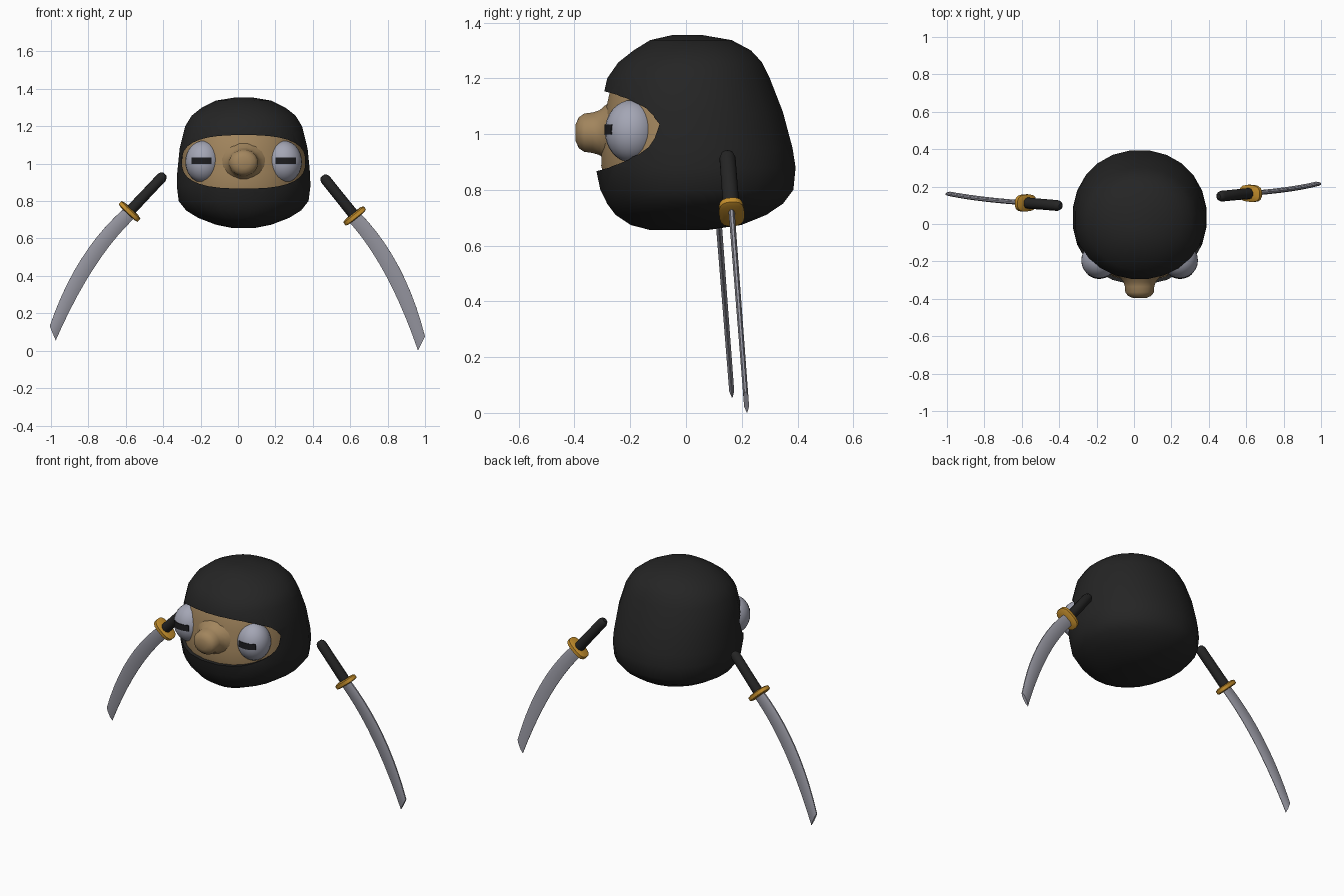
import bpy, bmesh, math
from mathutils import Matrix, Vector

if "Cube" in bpy.data.objects:
    bpy.data.objects.remove(bpy.data.objects["Cube"])

CX = 0.03  # head centre line


def material(name, rgb):
    m = bpy.data.materials.new(name)
    m.diffuse_color = (*rgb, 1)
    m.use_nodes = True
    m.node_tree.nodes["Principled BSDF"].inputs["Base Color"].default_value = m.diffuse_color
    return m


BLACK = material("black cloth", (0.018, 0.018, 0.018))
SKIN = material("tan skin", (0.36, 0.235, 0.11))
EYE = material("eye grey", (0.37, 0.38, 0.46))
PUPIL = material("pupil black", (0.012, 0.012, 0.014))
STEEL = material("steel", (0.32, 0.32, 0.37))
GOLD = material("gold", (0.55, 0.27, 0.025))


def finish(name, bm, mat, angle=40, matrix=None):
    if matrix:
        bm.transform(matrix)
    bmesh.ops.recalc_face_normals(bm, faces=bm.faces)
    mesh = bpy.data.meshes.new(name)
    bm.to_mesh(mesh)
    bm.free()
    mesh.materials.append(mat)
    ob = bpy.data.objects.new(name, mesh)
    bpy.context.collection.objects.link(ob)
    smooth(ob, angle)
    return ob


def smooth(ob, angle):
    bpy.ops.object.select_all(action='DESELECT')
    ob.select_set(True)
    bpy.context.view_layer.objects.active = ob
    bpy.ops.object.shade_smooth_by_angle(angle=math.radians(angle))


def loft(name, rings, mat, angle=40, matrix=None):
    """Skin a list of equal-length point rings and cap both ends."""
    bm = bmesh.new()
    rows = [[bm.verts.new(p) for p in ring] for ring in rings]
    n = len(rows[0])
    for a, b in zip(rows, rows[1:]):
        for i in range(n):
            j = (i + 1) % n
            bm.faces.new((a[i], a[j], b[j], b[i]))
    bm.faces.new(rows[0])
    bm.faces.new(rows[-1])
    return finish(name, bm, mat, angle, matrix)


def oval(center, u, v, ru, rv, n, power=2.0):
    """Superellipse ring spanned by the directions u and v."""
    pts = []
    for i in range(n):
        t = 2 * math.pi * (i + 0.5) / n
        c, s = math.cos(t), math.sin(t)
        a = math.copysign(abs(c) ** (2 / power), c) * ru
        b = math.copysign(abs(s) ** (2 / power), s) * rv
        pts.append(Vector(center) + Vector(u) * a + Vector(v) * b)
    return pts


X, Y, Z = Vector((1, 0, 0)), Vector((0, 1, 0)), Vector((0, 0, 1))

# Head shape: height, half width, front y, back y
HEAD = [(0.656, 0.06, -0.13, 0.08), (0.674, 0.15, -0.20, 0.20), (0.71, 0.245, -0.255, 0.29),
        (0.75, 0.31, -0.285, 0.35), (0.80, 0.35, -0.31, 0.388), (0.88, 0.36, -0.327, 0.396),
        (0.95, 0.358, -0.325, 0.385), (1.08, 0.345, -0.312, 0.35), (1.20, 0.315, -0.285, 0.303),
        (1.257, 0.28, -0.245, 0.275), (1.30, 0.225, -0.19, 0.235), (1.337, 0.15, -0.13, 0.165),
        (1.355, 0.04, -0.05, 0.06)]
head_rings = [oval((CX, (f + b) / 2, z), X, Y, w, (b - f) / 2, 24, 2.1) for z, w, f, b in HEAD]

# Hood with a face opening
hood = loft("hood", head_rings, BLACK)
cutter = loft("face_opening_cutter",
              [oval((CX, y, 1.01), X, Z, 0.33, 0.143, 32, 2.7) for y in (-0.7, 0.05)], BLACK)
cutter.hide_render = True
cut = hood.modifiers.new("face opening", 'BOOLEAN')
cut.operation = 'DIFFERENCE'
cut.solver = 'EXACT'
cut.object = cutter
bpy.context.view_layer.objects.active = hood
bpy.ops.object.modifier_apply(modifier=cut.name)
bpy.data.objects.remove(cutter)
smooth(hood, 40)

# Face: slightly smaller head inside the hood
pivot = Matrix.Translation((CX, 0.04, 1.0))
shrink = pivot @ Matrix.Diagonal((0.945, 0.945, 0.945, 1)) @ pivot.inverted()
loft("face", head_rings, SKIN, 50, shrink)

# Nose: y, half width, half height
NOSE = [(-0.25, 0.15, 0.125), (-0.29, 0.105, 0.1), (-0.31, 0.088, 0.082), (-0.335, 0.08, 0.074),
        (-0.365, 0.078, 0.07), (-0.385, 0.062, 0.056), (-0.396, 0.035, 0.03)]
loft("nose", [oval((CX, y, 1.005), X, Z, a, b, 16) for y, a, b in NOSE], SKIN, 60)

# Eyes with curved bar pupils
RX, RY, RZ = 0.096, 0.096, 0.112
for side, label in ((-1, "left"), (1, "right")):
    c = Vector((CX + side * 0.216, -0.195, 1.01))
    bm = bmesh.new()
    bmesh.ops.create_uvsphere(bm, u_segments=24, v_segments=16, radius=1)
    finish(label + "_eye", bm, EYE, 60,
           Matrix.Translation(c) @ Matrix.Diagonal((RX, RY, RZ, 1)))
    rings = []
    for i in range(9):
        dx = -0.054 + 0.108 * i / 8 + side * 0.009
        ring = []
        for dz, lift in ((-0.012, -0.003), (0.024, -0.003), (0.024, 0.003), (-0.012, 0.003)):
            dy = RY * math.sqrt(1 - (dx / RX) ** 2 - (dz / RZ) ** 2) + lift
            ring.append(c + Vector((dx, -dy, dz)))
        rings.append(ring)
    loft(label + "_pupil", rings, PUPIL, 40)


def bezier(a, b, c, t):
    return Vector(a) * (1 - t) ** 2 + Vector(b) * 2 * t * (1 - t) + Vector(c) * t * t


def sword(label, matrix):
    """Sword with its pommel at the origin, pointing down and outward along +x."""
    axis = Vector((0.16, 0, -0.2)).normalized()
    side = Vector((-axis.z, 0, axis.x))
    guard = axis * 0.262

    # Handle with a rounded end
    steps = [(-0.012, 0.013), (-0.004, 0.023), (0.012, 0.029), (0.13, 0.029), (0.26, 0.03)]
    loft(label + "_sword_handle", [oval(axis * d, side, Y, r, r, 10) for d, r in steps],
         BLACK, 40, matrix)

    # Guard
    steps = [(-0.016, 0.052, 0.034), (-0.010, 0.07, 0.045), (0.010, 0.07, 0.046), (0.015, 0.056, 0.038)]
    loft(label + "_sword_guard",
         [oval(guard + axis * d, side, Y, a, b, 16, 2.8) for d, a, b in steps], GOLD, 40, matrix)

    # Curved blade between an outer and an inner edge curve
    rings = []
    for i in range(11):
        t = i / 10
        o = bezier((0.19, 0, -0.187), (0.435, 0, -0.437), (0.54, 0, -0.852), t)
        e = bezier((0.137, 0, -0.24), (0.347, 0, -0.475), (0.502, 0, -0.926), t)
        h = Y * (0.011 - 0.002 * t)
        p, q = o.lerp(e, 0.2), o.lerp(e, 0.7)
        rings.append([o + h * 0.4, p + h, q + h, e + h * 0.15,
                      e - h * 0.15, q - h, p - h, o - h * 0.4])
    loft(label + "_sword_blade", rings, STEEL, 40, matrix)


lean = Matrix.Rotation(math.radians(4.4), 4, 'X')
sword("right", Matrix.Translation((0.46, 0.148, 0.925)) @ lean)
sword("left", Matrix.Translation((-0.40, 0.098, 0.935)) @ lean
      @ Matrix.Rotation(math.radians(4.6), 4, 'Y') @ Matrix.Diagonal((-1, 1, 1, 1)))
